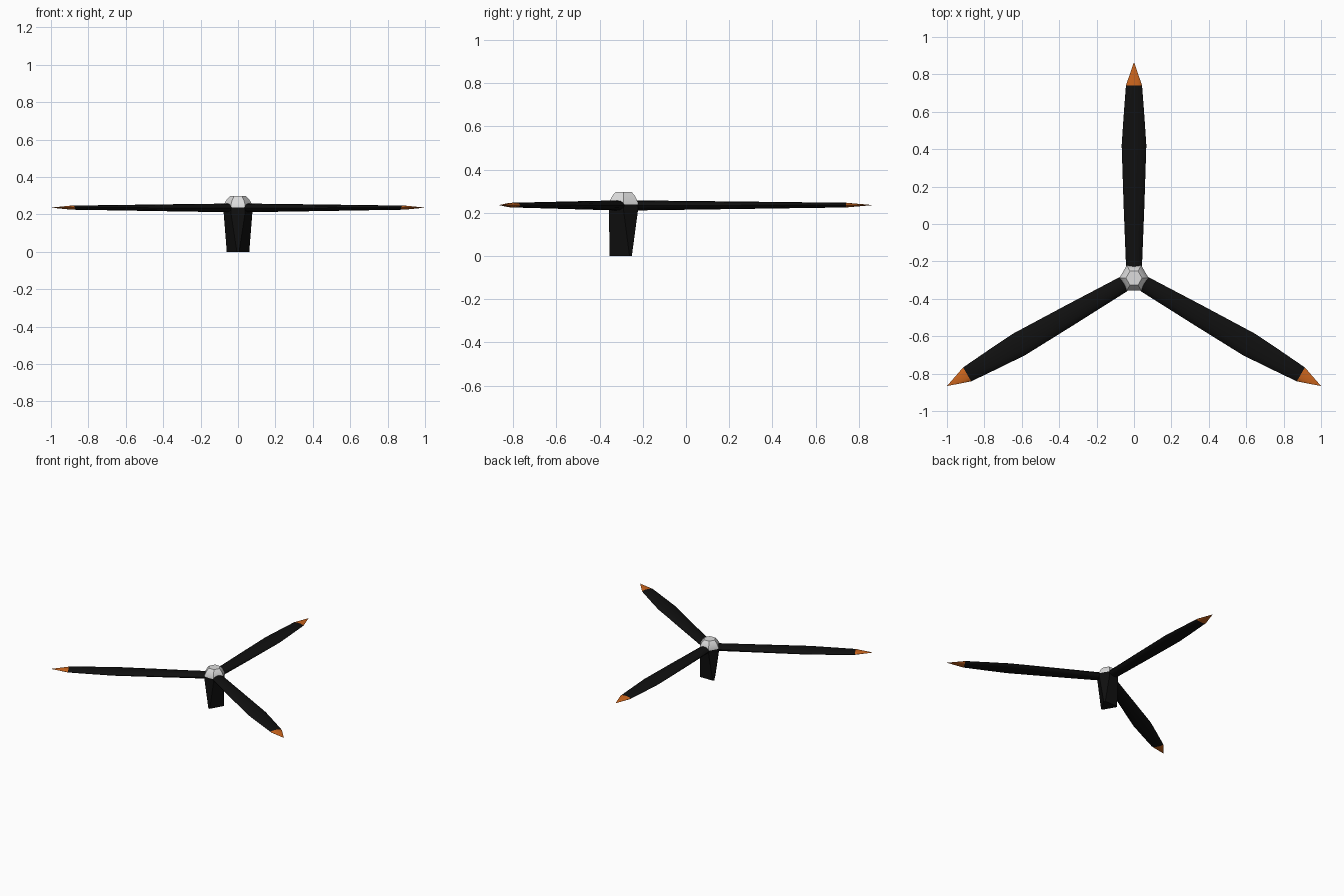
import bpy, bmesh, math
from mathutils import Vector

if "Cube" in bpy.data.objects:
    bpy.data.objects.remove(bpy.data.objects["Cube"])

CY = -0.289          # hub axis position in y
ZB = 0.2345          # blade centre height


def material(name, rgb):
    m = bpy.data.materials.new(name)
    m.diffuse_color = (*rgb, 1)
    m.use_nodes = True
    m.node_tree.nodes["Principled BSDF"].inputs["Base Color"].default_value = m.diffuse_color
    return m


BLACK = material("black", (0.005, 0.005, 0.005))
ORANGE = material("orange", (0.6, 0.13, 0.012))
WHITE = material("light grey", (0.72, 0.72, 0.72))


def loft(name, rings, mats, smooth, cap_start=True, cap_end=True, tip=None):
    """Skin a list of equal-length rings, optionally closing to a tip point."""
    bm = bmesh.new()
    vs = [[bm.verts.new(p) for p in r] for r in rings]
    n = len(vs[0])
    for a, b in zip(vs, vs[1:]):
        for i in range(n):
            j = (i + 1) % n
            bm.faces.new((a[i], a[j], b[j], b[i]))
    if cap_start:
        bm.faces.new(vs[0][::-1])
    if tip:
        t = bm.verts.new(tip)
        for i in range(n):
            bm.faces.new((vs[-1][i], vs[-1][(i + 1) % n], t)).material_index = 1
    elif cap_end:
        bm.faces.new(vs[-1])
    bmesh.ops.recalc_face_normals(bm, faces=bm.faces)
    me = bpy.data.meshes.new(name)
    bm.to_mesh(me)
    bm.free()
    ob = bpy.data.objects.new(name, me)
    bpy.context.collection.objects.link(ob)
    for m in mats:
        me.materials.append(m)
    ob.location = (0, CY, 0)
    if smooth:
        bpy.ops.object.select_all(action='DESELECT')
        ob.select_set(True)
        bpy.context.view_layer.objects.active = ob
        bpy.ops.object.shade_smooth_by_angle(angle=math.radians(smooth))
    return ob


# Blades: (distance, half width, half thickness) stations, orange pointed end
stations = [(0.055, 0.041, 0.023), (0.07, 0.043, 0.023), (0.40, 0.056, 0.019),
            (0.71, 0.066, 0.015), (0.86, 0.056, 0.013), (1.03, 0.043, 0.011)]
SEG = 12
for k in range(3):
    rings = [[Vector((w * math.cos(2 * math.pi * i / SEG), d,
                      ZB + (0.236 - ZB) * d + t * math.sin(2 * math.pi * i / SEG)))
              for i in range(SEG)] for d, w, t in stations]
    blade = loft(f"blade_{k + 1}", rings, [BLACK, ORANGE], 45, tip=(0, 1.155, 0.236))
    blade.rotation_euler.z = k * 2 * math.pi / 3


def hexagon(r, z):
    return [(r * math.cos(i * math.pi / 3), r * math.sin(i * math.pi / 3), z)
            for i in range(6)]


def near_triangle(r, half, z):
    """Six points in pairs around the three corners between the blades."""
    pts = []
    for a in (30, 150, 270):
        a = math.radians(a)
        for s in (-half, half):
            pts.append((r * math.cos(a) - s * math.sin(a),
                        r * math.sin(a) + s * math.cos(a), z))
    return pts


# Shaft: nearly triangular foot growing into the hexagonal hub
loft("shaft", [near_triangle(0.066, 0.006, 0), hexagon(0.077, 0.212),
               hexagon(0.078, 0.238)], [BLACK], 0)

# Hub cap: light faceted dome
loft("hub_cap", [hexagon(0.078, 0.238), hexagon(0.076, 0.25),
                 hexagon(0.062, 0.277), hexagon(0.043, 0.297)], [WHITE], 40)
